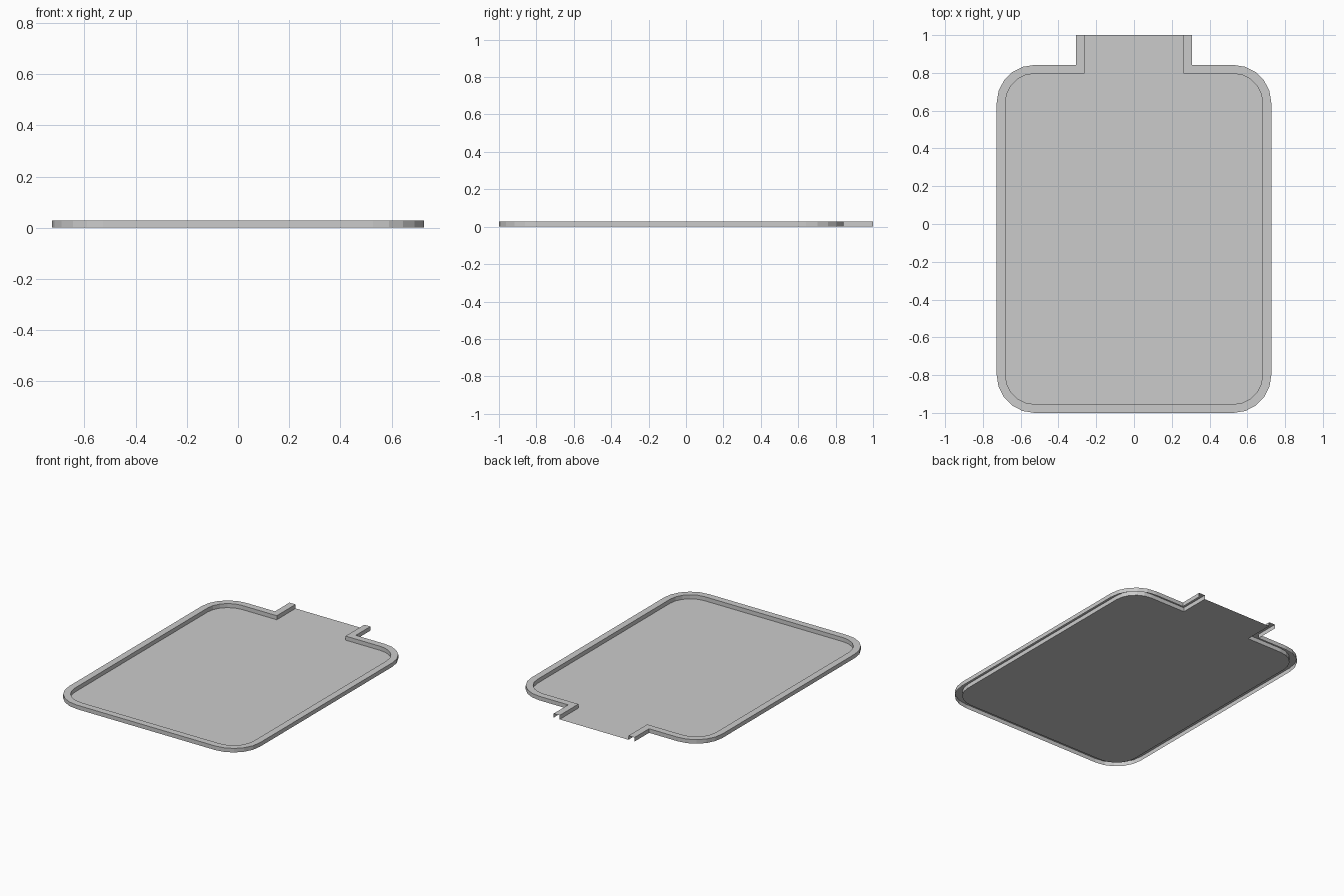
import bpy
import bmesh
from math import sin, cos, pi

cube = bpy.data.objects.get("Cube")
if cube:
    bpy.data.objects.remove(cube, do_unlink=True)

HEIGHT = 0.028      # rim height
RIM = 0.046         # rim width
RADIUS = 0.2        # outer corner radius
STEPS = 5           # segments per corner

grey = bpy.data.materials.new("plain grey")
grey.use_nodes = True
grey.diffuse_color = (0.6, 0.6, 0.6, 1)
grey.node_tree.nodes["Principled BSDF"].inputs["Base Color"].default_value = (0.6, 0.6, 0.6, 1)


def outline(inset):
    """Open tray outline, clockwise from the right to the left neck end."""
    neck, side = 0.308 - inset, 0.727 - inset
    back, front, r = 0.842 - inset, -1 + inset, RADIUS - inset
    half = [(neck, 1), (neck, back)]
    for cy, start in ((back - r, pi / 2), (front + r, 0)):
        for i in range(STEPS + 1):
            a = start - i / STEPS * pi / 2
            half.append((side - r + r * cos(a), cy + r * sin(a)))
    return half + [(-x, y) for x, y in reversed(half)]


def finish(name, bm):
    mesh = bpy.data.meshes.new(name)
    bm.to_mesh(mesh)
    bm.free()
    mesh.materials.append(grey)
    obj = bpy.data.objects.new(name, mesh)
    bpy.context.collection.objects.link(obj)


# Hollow rim: outer skirt, flat top and inner wall, open underneath
bm = bmesh.new()
rails = [[bm.verts.new((x, y, z)) for x, y in outline(inset)]
         for inset, z in ((0, 0), (0, HEIGHT), (RIM, HEIGHT), (RIM, 0))]
for a, b in zip(rails, rails[1:]):
    for i in range(len(a) - 1):
        bm.faces.new((a[i], b[i], b[i + 1], a[i + 1]))
finish("rim", bm)

# Thin flat floor reaching out through the neck
bm = bmesh.new()
bm.faces.new([bm.verts.new((x, y, 0)) for x, y in reversed(outline(RIM))])
finish("floor", bm)
